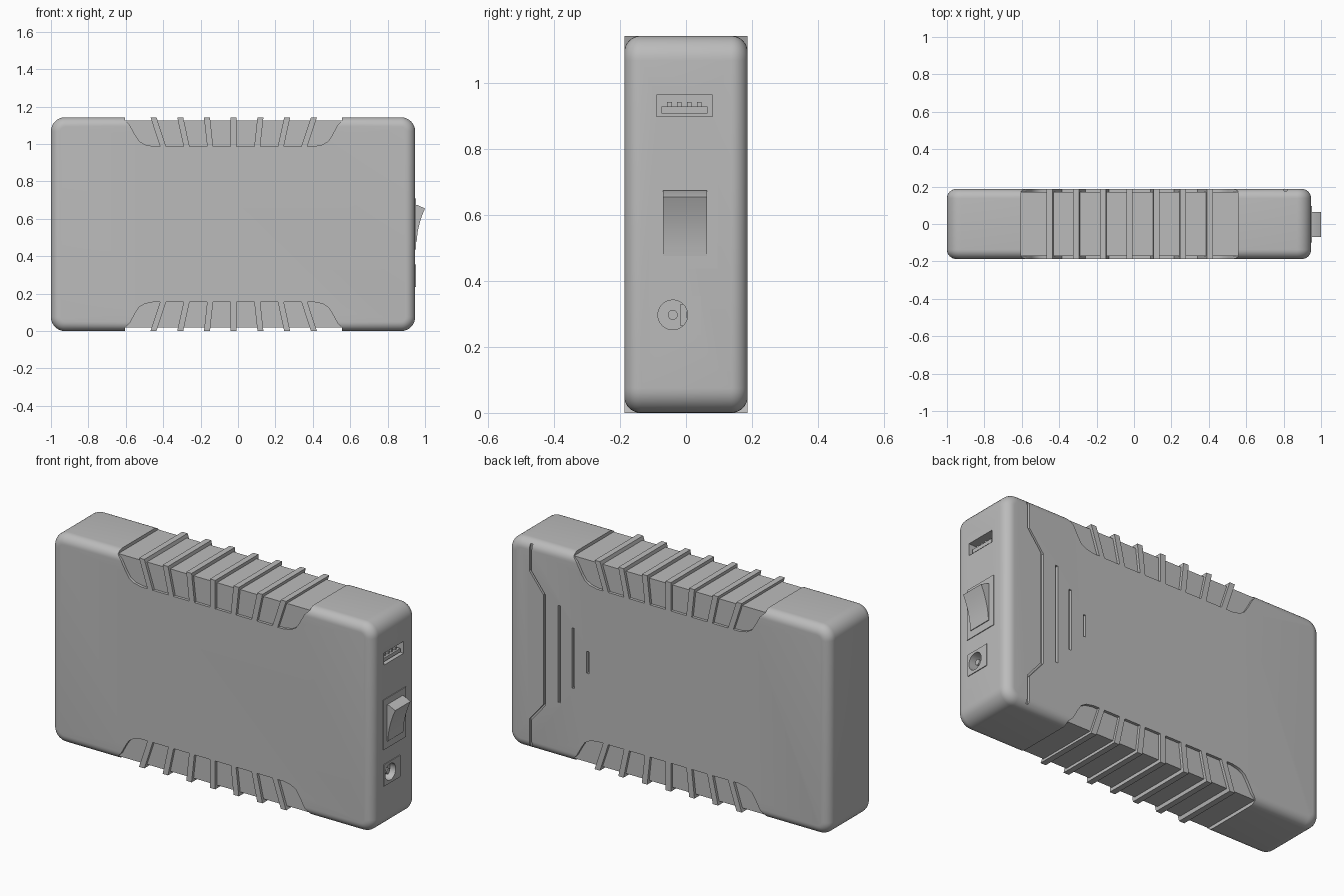
import bpy, bmesh, math
from mathutils import Matrix

if "Cube" in bpy.data.objects:
    bpy.data.objects.remove(bpy.data.objects["Cube"])

H, D = 1.143, 0.187            # case height, half depth
LEFT, RIGHT = -1.0, 0.947      # case ends
MID = -0.023                   # centre of the grips

grey = bpy.data.materials.new("grey_plastic")
grey.use_nodes = True
grey.diffuse_color = (0.5, 0.5, 0.5, 1)
grey.node_tree.nodes["Principled BSDF"].inputs["Base Color"].default_value = (0.5, 0.5, 0.5, 1)


def activate(ob):
    bpy.ops.object.select_all(action='DESELECT')
    ob.select_set(True)
    bpy.context.view_layer.objects.active = ob


def shade(ob):
    activate(ob)
    bpy.ops.object.shade_smooth_by_angle(angle=math.radians(35))


def finish(name, bm, smooth=False):
    bmesh.ops.recalc_face_normals(bm, faces=bm.faces)
    mesh = bpy.data.meshes.new(name)
    bm.to_mesh(mesh)
    bm.free()
    ob = bpy.data.objects.new(name, mesh)
    bpy.context.collection.objects.link(ob)
    mesh.materials.append(grey)
    if smooth:
        shade(ob)
    return ob


def prism(name, outline, y0, y1, smooth=False):
    """Extrude an x-z outline along y."""
    bm = bmesh.new()
    face = bm.faces.new([bm.verts.new((x, y0, z)) for x, z in outline])
    new = bmesh.ops.extrude_face_region(bm, geom=[face])["geom"]
    bmesh.ops.translate(bm, vec=(0, y1 - y0, 0),
                        verts=[v for v in new if isinstance(v, bmesh.types.BMVert)])
    # The starting face stays behind as the near cap
    if not face.is_valid:
        bm.faces.new([v for v in bm.verts if abs(v.co.y - y0) < 1e-6])
    return finish(name, bm, smooth)


def box_mesh(x, y, z):
    bm = bmesh.new()
    place = Matrix.Translation([sum(r) / 2 for r in (x, y, z)])
    size = Matrix.Diagonal((x[1] - x[0], y[1] - y[0], z[1] - z[0], 1))
    bmesh.ops.create_cube(bm, size=1, matrix=place @ size)
    return bm


def box(name, x, y, z):
    return finish(name, box_mesh(x, y, z))


def rod(name, x0, x1, y, z, radius):
    bm = bmesh.new()
    place = Matrix.Translation(((x0 + x1) / 2, y, z)) @ Matrix.Rotation(math.pi / 2, 4, 'Y')
    bmesh.ops.create_cone(bm, cap_ends=True, segments=32, radius1=radius, radius2=radius,
                          depth=x1 - x0, matrix=place)
    return finish(name, bm, True)


def cut(ob, cutters):
    activate(ob)
    for c in cutters:
        c.hide_render = True
        mod = ob.modifiers.new("cut", 'BOOLEAN')
        mod.operation, mod.solver, mod.object = 'DIFFERENCE', 'EXACT', c
        bpy.ops.object.modifier_apply(modifier=mod.name)


def flip(points):
    return [(x, H - z) for x, z in points]


def bevel(bm, edges, offset):
    bmesh.ops.bevel(bm, geom=edges, offset=offset, segments=8, profile=0.5, affect='EDGES')


def depth(edge):
    return abs(edge.verts[0].co.y - edge.verts[1].co.y)


# Rounded case: large side corners, then a softer rim front and back
bm = box_mesh((LEFT, RIGHT), (-D, D), (0, H))
bevel(bm, [e for e in bm.edges if depth(e) > 0.1], 0.075)
bevel(bm, [e for e in bm.edges if depth(e) < 0.01], 0.05)
case = finish("case", bm)


# Grip outline, mirrored about its own centre
def grip(top):
    half = [(0.58, top), (0.555, 1.1), (0.525, 1.045), (0.505, 1.015), (0.475, 0.997), (0.43, 0.988)]
    return [(MID + x, z) for x, z in half] + [(MID - x, z) for x, z in reversed(half)]


# The cutter carries the same outline straight up past the case
def grip_opening():
    outline = grip(1.125)
    return [(MID + 0.58, 1.3)] + outline + [(MID - 0.58, 1.3)]


cutters = [prism("grip_cutter", f(grip_opening()), -0.3, 0.3) for f in (list, flip)]

# Grooves on the back
line = [(0.81, 1.125), (0.81, 0.98), (0.725, 0.87), (0.725, 0.27), (0.81, 0.17), (0.81, 0.018)]
w = 0.007
ribbon = [(x - w, z) for x, z in line] + [(x + w, z) for x, z in reversed(line)]
cutters.append(prism("groove_cutter", ribbon, 0.172, 0.3))
for x, half in ((0.636, 0.265), (0.552, 0.165), (0.464, 0.06)):
    cutters.append(box("slot_cutter", (x - w, x + w), (0.172, 0.3), (H / 2 - half, H / 2 + half)))

# Port openings
usb_hole = box("port_cutter", (RIGHT - 0.1, 1.1), (-0.09, 0.08), (0.898, 0.963))
jack_hole = rod("jack_cutter", RIGHT - 0.09, 1.1, -0.04, 0.297, 0.045)
cutters += [usb_hole, jack_hole]
cut(case, cutters)
shade(case)

# Grip floors and slanted ribs, top and bottom
for side, f in (("top", list), ("bottom", flip)):
    prism(side + "_grip_floor", f(grip(1.125)), -0.172, 0.172)
    for k in range(-3, 4):
        a, b, r = MID + 0.143 * k, MID + 0.126 * k, 0.016
        prism(side + "_grip_rib", f([(a - r, H), (a + r, H), (b + r, 0.988), (b - r, 0.988)]), -D, D)

# Rocker switch
box("switch_plate", (RIGHT - 0.005, RIGHT + 0.004), (-0.1, 0.095), (0.437, 0.71))
rocker = [(0.93, 0.675), (0.96, 0.674), (1.0, 0.655), (0.985, 0.62), (0.972, 0.58),
          (0.962, 0.54), (0.957, 0.5), (0.955, 0.475), (0.93, 0.475)]
prism("switch_rocker", rocker, -0.069, 0.064, True)

# Power jack
plate = box("jack_plate", (RIGHT - 0.005, RIGHT + 0.004), (-0.095, 0.045), (0.237, 0.355))
cut(plate, [jack_hole])
rod("jack_pin", RIGHT - 0.1, RIGHT - 0.01, -0.04, 0.297, 0.015)
box("jack_contact", (RIGHT - 0.1, RIGHT - 0.03), (-0.018, 0.003), (0.265, 0.329))

# Data port tongue and contacts
box("port_tongue", (RIGHT - 0.11, RIGHT - 0.01), (-0.075, 0.065), (0.908, 0.928))
for i in range(4):
    y = -0.05 + 0.03 * i
    box("port_contact", (RIGHT - 0.11, RIGHT - 0.02), (y - 0.007, y + 0.007), (0.927, 0.943))

for c in cutters:
    bpy.data.objects.remove(c)
